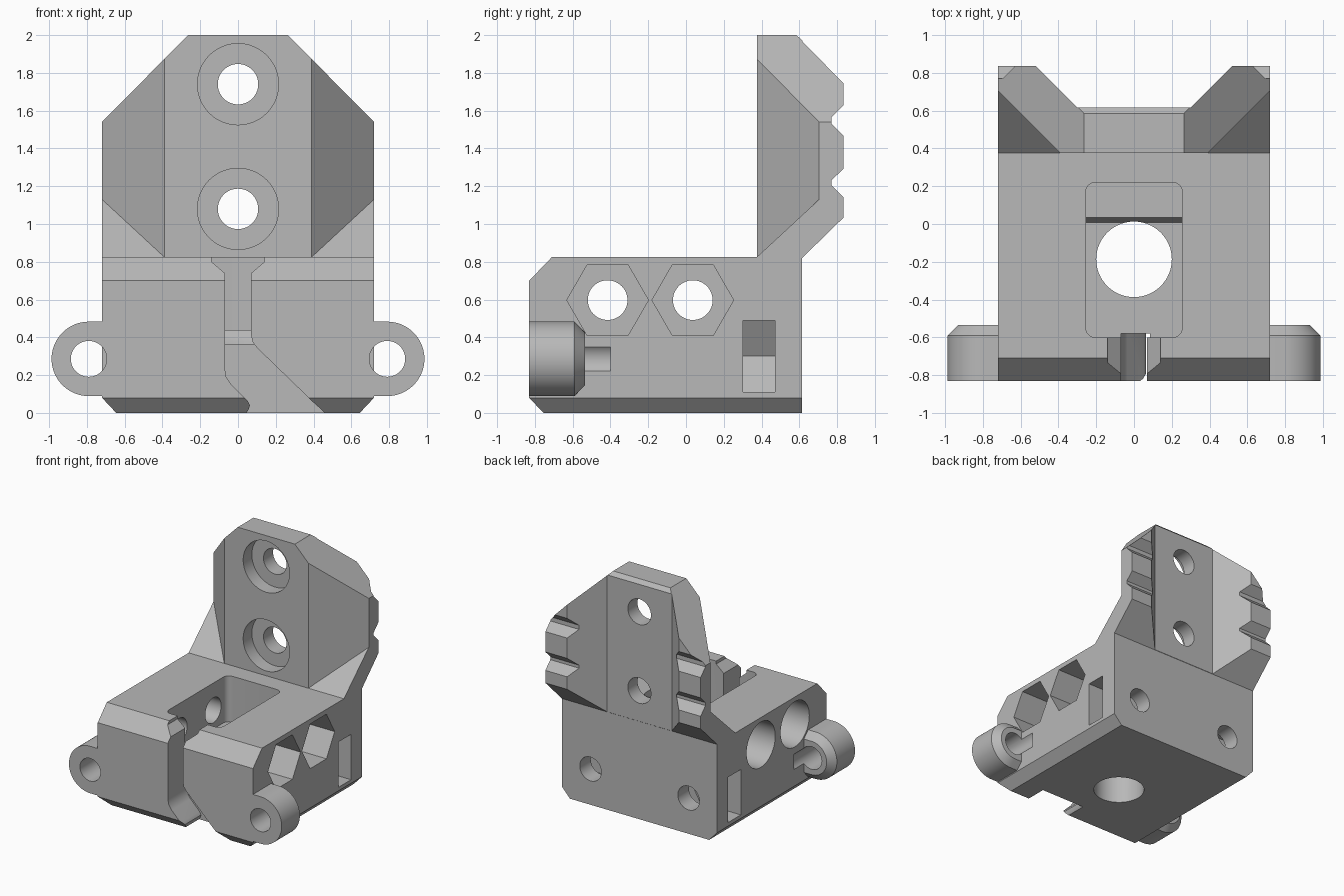
import bpy, bmesh, math

if "Cube" in bpy.data.objects:
    bpy.data.objects.remove(bpy.data.objects["Cube"])

grey = bpy.data.materials.new("light_grey")
grey.diffuse_color = (0.48, 0.48, 0.48, 1)
grey.use_nodes = True
grey.node_tree.nodes["Principled BSDF"].inputs["Base Color"].default_value = grey.diffuse_color


def loft(name, rings):
    """Solid from matching rings of 3D points, capped at both ends."""
    bm = bmesh.new()
    loops = [[bm.verts.new(p) for p in ring] for ring in rings]
    n = len(loops[0])
    for a, b in zip(loops, loops[1:]):
        for i in range(n):
            j = (i + 1) % n
            bm.faces.new((a[i], a[j], b[j], b[i]))
    bm.faces.new(loops[0])
    bm.faces.new(loops[-1])
    bmesh.ops.recalc_face_normals(bm, faces=bm.faces)
    me = bpy.data.meshes.new(name)
    bm.to_mesh(me)
    bm.free()
    ob = bpy.data.objects.new(name, me)
    bpy.context.collection.objects.link(ob)
    return ob


def prism(name, pts, axis, a, b):
    """Extrude a 2D outline along an axis; pts are (y,z), (x,z) or (x,y)."""
    place = {"x": lambda u, v, t: (t, u, v),
             "y": lambda u, v, t: (u, t, v),
             "z": lambda u, v, t: (u, v, t)}[axis]
    return loft(name, [[place(u, v, t) for u, v in pts] for t in (a, b)])


def circle(u, v, r, n=48, a0=0.0, a1=2 * math.pi):
    full = abs(a1 - a0 - 2 * math.pi) < 1e-6
    d = n if full else n - 1
    return [(u + r * math.cos(a0 + (a1 - a0) * i / d),
             v + r * math.sin(a0 + (a1 - a0) * i / d)) for i in range(n)]


def apply_bool(target, tool, op="DIFFERENCE"):
    m = target.modifiers.new("cut", "BOOLEAN")
    m.operation, m.solver, m.object = op, "EXACT", tool
    bpy.context.view_layer.update()
    dg = bpy.context.evaluated_depsgraph_get()
    me = bpy.data.meshes.new_from_object(target.evaluated_get(dg))
    target.modifiers.clear()
    target.data = me
    bpy.data.objects.remove(tool)


# Body: side outline crossed with front outline
side = [(-.755, 0), (.615, 0), (.615, .82), (.835, 1.035), (.835, 1.14),
        (.77, 1.205), (.77, 1.23), (.835, 1.295), (.835, 1.465), (.77, 1.53),
        (.77, 1.565), (.835, 1.63), (.835, 1.765), (.585, 2), (.375, 2),
        (.375, .825), (-.71, .825), (-.83, .70), (-.83, .08)]
front = [(.645, 0), (.72, .08), (.72, 1.54), (.265, 2),
         (-.265, 2), (-.72, 1.54), (-.72, .08), (-.645, 0)]
body = prism("bracket_body", side, "x", -1, 1)
apply_bool(body, prism("front_outline", front, "y", -1, 1), "INTERSECT")

# Valley between the wings at the back
apply_bool(body, prism("valley", [(-.3, .617), (.3, .617), (.6, .917), (-.6, .917)],
                       "z", .8, 2.2))

# Swept wing fronts, with sloped gussets left below them
for s in (1, -1):
    tri = [(.39, .375), (.84, .825), (.84, .375)]
    apply_bool(body, loft("wing_front", [
        [(s * x, y, .825 + (y - .375) * .925) for x, y in tri],
        [(s * x, y, 2.3) for x, y in tri]]))

# Chamfered ears on both sides
EX, EZ = .79, .286
for s in (1, -1):
    rings = []
    for y, r in ((-.83, .197), (-.59, .197), (-.535, .14)):
        pts = [(.6, EZ - r)] + circle(EX, EZ, r, 33, -math.pi / 2, math.pi / 2) + [(.6, EZ + r)]
        rings.append([(s * x, y, z) for x, z in pts])
    apply_bool(body, loft("ear", rings), "UNION")
for s in (1, -1):
    apply_bool(body, prism("ear_hole", circle(s * EX, EZ, .095), "y", -1, -.40))

# Central pocket with rounded corners and a stepped floor
px, y0, y1, r = .255, -.6, .22, .05
q = math.pi / 2
rounded = []
for k, (cx, cy) in enumerate(((px - r, y1 - r), (r - px, y1 - r),
                              (r - px, y0 + r), (px - r, y0 + r))):
    rounded += circle(cx, cy, r, 7, k * q, (k + 1) * q)
pocket = prism("pocket", rounded, "z", .2, 1)
floor = [(-.8, .365), (.008, .365), (.035, .44), (.5, .44), (.5, .95), (-.8, .95)]
apply_bool(pocket, prism("floor_line", floor, "x", -.5, .5), "INTERSECT")
apply_bool(body, pocket)
apply_bool(body, prism("nozzle_hole", circle(0, -.187, .2, 64), "z", -.1, .6))

# Cranked slot through the front wall
slot = [(-.14, .9), (-.14, .80), (-.07, .74), (-.07, .235), (-.062, .19), (-.035, .15),
        (.05, .065), (.063, .04), (.055, .015), (.03, -.02),
        (.48, -.02), (.44, .02), (.41, .045), (.10, .345), (.078, .375), (.07, .41),
        (.07, .74), (.14, .80), (.14, .9)]
apply_bool(body, prism("slot", slot, "y", -1, -.58))

# Cross bolts: through hole, hexagon on the right, round recess on the left
for y in (-.415, .036):
    apply_bool(body, prism("bolt_hole", circle(y, .597, .105), "x", -1, 1))
    apply_bool(body, prism("hex_recess", circle(y, .597, .216, 6), "x", .44, 1))
    apply_bool(body, prism("round_recess", circle(y, .597, .19), "x", -1, -.44))

# Rear screw holes with nut slots opening at the sides
for s in (1, -1):
    apply_bool(body, prism("rear_hole", circle(s * .455, .30, .1), "y", .15, 1))
    nut = [(.235, .30), (.345, .49), (1, .49), (1, .11), (.345, .11)]
    apply_bool(body, prism("nut_slot", [(s * x, z) for x, z in nut], "y", .302, .47))

# Counterbored holes in the upright
for z in (1.74, 1.08):
    apply_bool(body, prism("mount_hole", circle(0, z, .107), "y", .2, 1))
    apply_bool(body, prism("counterbore", circle(0, z, .215), "y", .2, .49))

body.data.materials.clear()
body.data.materials.append(grey)
for p in body.data.polygons:
    p.material_index = 0
bpy.ops.object.select_all(action="DESELECT")
body.select_set(True)
bpy.context.view_layer.objects.active = body
bpy.ops.object.shade_smooth_by_angle(angle=math.radians(25))
